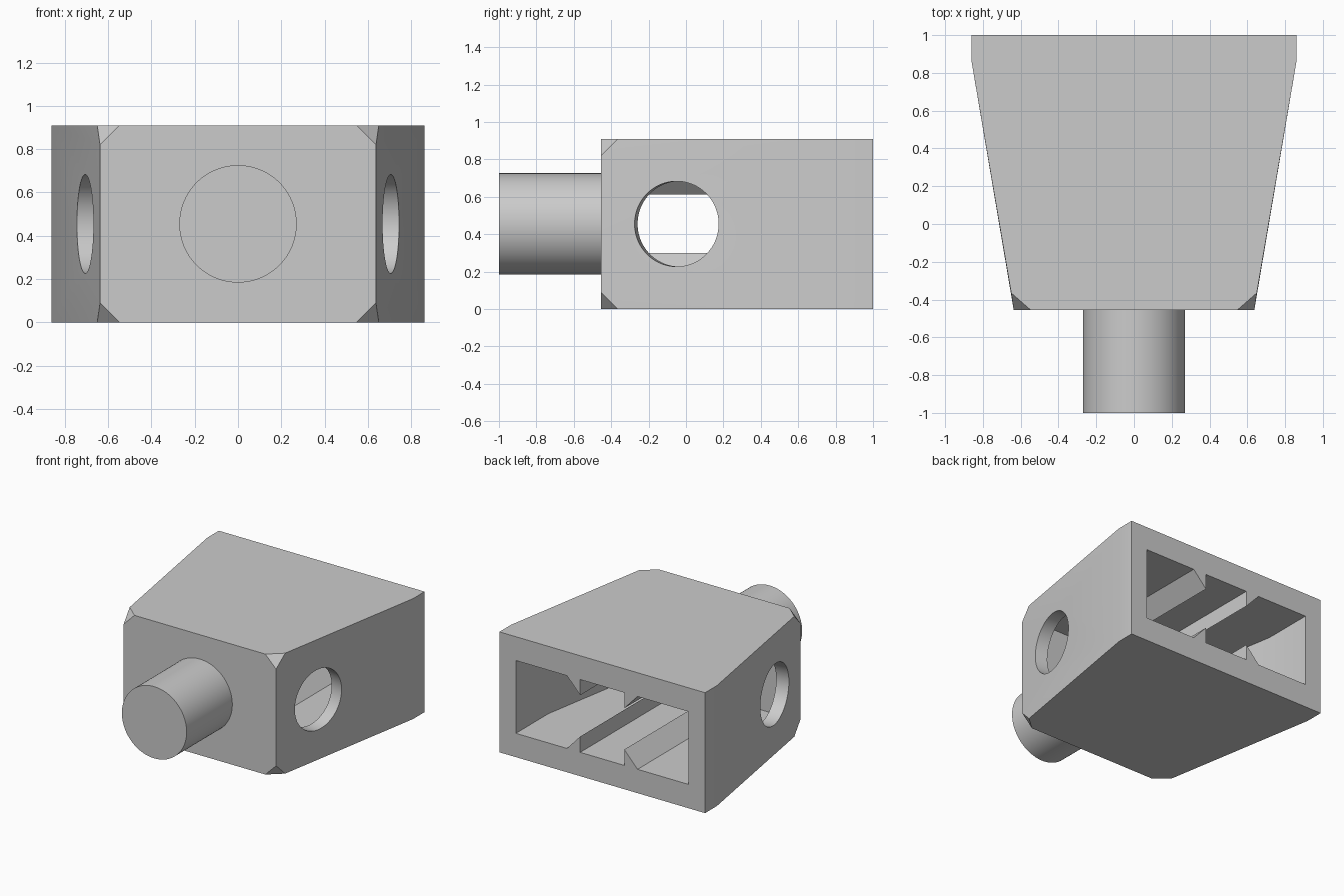
import bpy, bmesh, math
from mathutils import Vector

if "Cube" in bpy.data.objects:
    bpy.data.objects.remove(bpy.data.objects["Cube"])

H = 0.91                    # body height
MID = H / 2
FRONT, BACK = -0.455, 1.0
TAPER = math.atan2(0.225, 1.315)   # lean of the side walls
ROOF, FLOOR = 0.73, 0.18           # cavity limits

grey = bpy.data.materials.new("light grey")
grey.use_nodes = True
grey.diffuse_color = (0.6, 0.6, 0.6, 1)
grey.node_tree.nodes["Principled BSDF"].inputs["Base Color"].default_value = (0.6, 0.6, 0.6, 1)


def hull(name, points):
    """Convex solid around the points, with flat faces merged."""
    bm = bmesh.new()
    for p in points:
        bm.verts.new(p)
    bmesh.ops.convex_hull(bm, input=bm.verts)
    bmesh.ops.dissolve_limit(bm, angle_limit=0.01, verts=bm.verts, edges=bm.edges)
    bmesh.ops.recalc_face_normals(bm, faces=bm.faces)
    mesh = bpy.data.meshes.new(name)
    bm.to_mesh(mesh)
    bm.free()
    mesh.materials.append(grey)
    obj = bpy.data.objects.new(name, mesh)
    bpy.context.collection.objects.link(obj)
    return obj


def cylinder(name, centre, axis, radius, depth):
    bpy.ops.mesh.primitive_cylinder_add(vertices=96, radius=radius, depth=depth, location=centre)
    obj = bpy.context.object
    obj.name = name
    obj.rotation_euler = Vector(axis).to_track_quat('Z', 'Y').to_euler()
    obj.data.materials.append(grey)
    return obj


def cut(target, cutter):
    mod = target.modifiers.new("cut", 'BOOLEAN')
    mod.operation = 'DIFFERENCE'
    mod.solver = 'EXACT'
    mod.object = cutter
    cutter.hide_render = True
    bpy.context.view_layer.objects.active = target
    bpy.ops.object.modifier_apply(modifier=mod.name)
    bpy.data.objects.remove(cutter)


def smooth(obj):
    bpy.ops.object.select_all(action='DESELECT')
    obj.select_set(True)
    bpy.context.view_layer.objects.active = obj
    bpy.ops.object.shade_smooth_by_angle(angle=math.radians(30))


# Tapered body with its four front corners clipped
quarter = [(0.86, BACK, MID), (0.86, 0.86, MID), (0.65, -0.365, MID),
           (0.637, FRONT, MID - 0.09), (0.547, FRONT, MID)]
body = hull("body", [(sx * x, y, MID + sz * z)
                     for x, y, z in quarter for sx in (-1, 1) for sz in (-1, 1)])

# Cavity open at the back: straight sides, then parallel to the taper
plan = [(0.722, BACK + 0.1), (0.722, 0.61), (0.57, -0.275)]
cut(body, hull("cavity_cutter", [(s * x, y, z) for x, y in plan
                                 for s in (-1, 1) for z in (FLOOR, ROOF)]))

# Round side holes, square to the sloping walls
for s in (-1, 1):
    axis = (s * math.cos(TAPER), -math.sin(TAPER), 0)
    cut(body, cylinder("hole_cutter", (s * 0.704, -0.05, MID), axis, 0.228, 0.4))
smooth(body)

# Triangular rails along the floor and roof of the cavity
for side, s in (("left", 1), ("right", -1)):
    for place, base, tip in (("floor", FLOOR, 0.3), ("roof", ROOF, 0.612)):
        hull(f"{side}_{place}_rail",
             [(s * x, y, z) for y in (-0.275, BACK)
              for x, z in ((0.184, base), (0.184, tip), (0.295, base))])

# Round peg on the front
peg = cylinder("peg", (0, (FRONT - 1) / 2, MID), (0, -1, 0), 0.271, 1 + FRONT)
smooth(peg)
